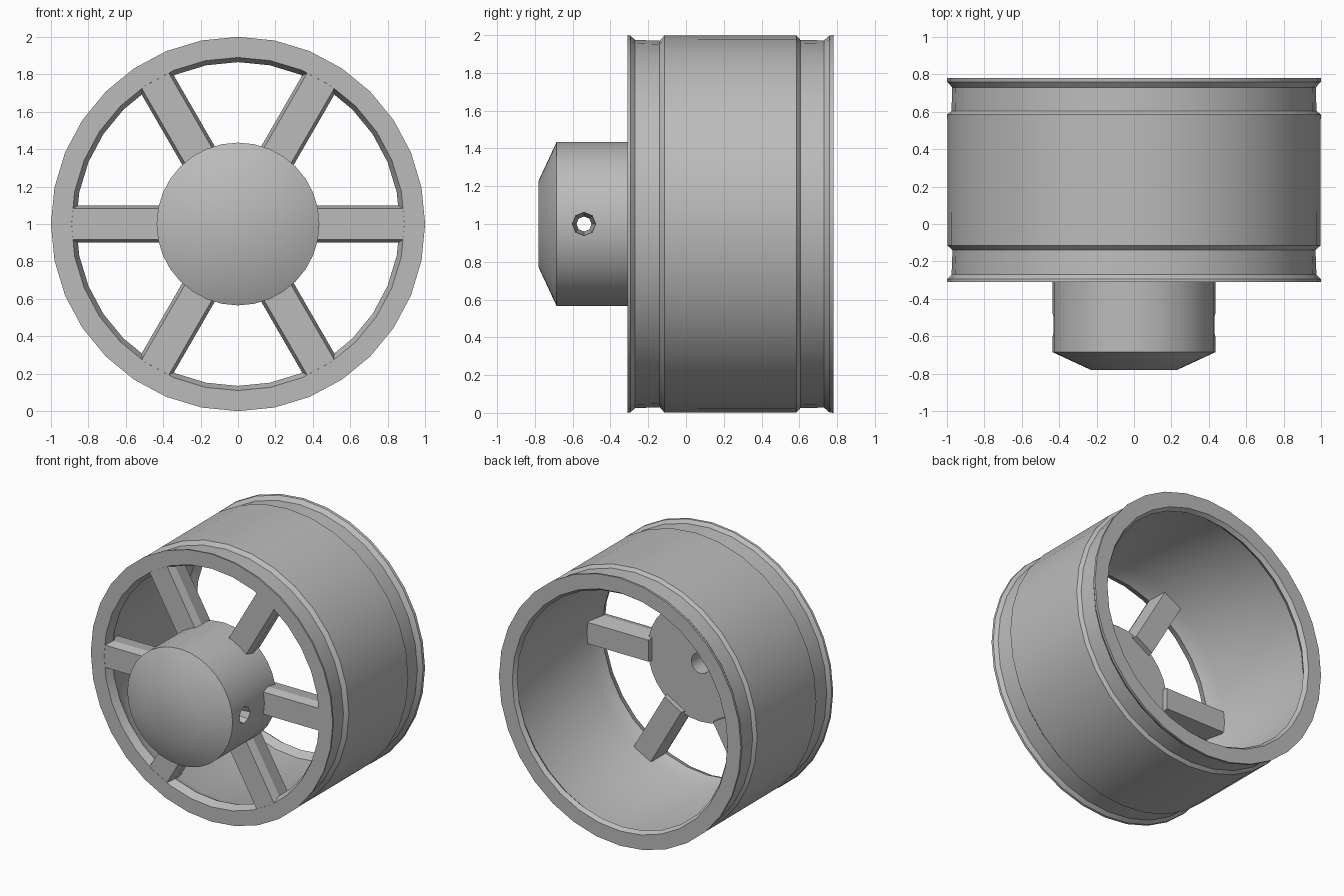
import bpy, bmesh, math
from mathutils import Matrix, Vector

cube = bpy.data.objects.get("Cube")
if cube:
    bpy.data.objects.remove(cube)

grey = bpy.data.materials.new("plain_grey")
grey.use_nodes = True
colour = (0.5, 0.5, 0.5, 1)
grey.diffuse_color = colour
grey.node_tree.nodes["Principled BSDF"].inputs["Base Color"].default_value = colour

# Wheel axis: local z of each lathe points along world +y, at height 1
AXLE = Matrix.Translation((0, 0, 1)) @ Matrix.Rotation(-math.pi / 2, 4, 'X')


def finish(name, bm, matrix):
    bmesh.ops.recalc_face_normals(bm, faces=bm.faces)
    mesh = bpy.data.meshes.new(name)
    bm.to_mesh(mesh)
    bm.free()
    mesh.transform(matrix)
    mesh.materials.append(grey)
    obj = bpy.data.objects.new(name, mesh)
    bpy.context.collection.objects.link(obj)
    return obj


def lathe(name, profile, sides, matrix, closed=False):
    """Spin (radius, height) points; open profiles get end caps."""
    bm = bmesh.new()
    rings = []
    for r, h in profile:
        rings.append([bm.verts.new((r * math.cos(a), r * math.sin(a), h))
                      for a in (math.tau * i / sides for i in range(sides))])
    pairs = list(zip(rings, rings[1:]))
    if closed:
        pairs.append((rings[-1], rings[0]))
    else:
        bm.faces.new(rings[0])
        bm.faces.new(rings[-1])
    for a, b in pairs:
        for i in range(sides):
            j = (i + 1) % sides
            bm.faces.new((a[i], a[j], b[j], b[i]))
    return finish(name, bm, matrix)


def smooth(obj):
    bpy.ops.object.select_all(action='DESELECT')
    obj.select_set(True)
    bpy.context.view_layer.objects.active = obj
    bpy.ops.object.shade_smooth_by_angle(angle=math.radians(30))


# Rim barrel: flanges, bead grooves and a hollow inside with lipped ends
rim = lathe("rim", [
    (0.89, -0.31), (1.0, -0.31), (0.998, -0.295), (0.975, -0.27),
    (0.97, -0.14), (0.997, -0.115), (0.998, 0.585), (0.975, 0.605),
    (0.972, 0.73), (0.998, 0.76), (1.0, 0.78), (0.89, 0.78),
    (0.87, 0.75), (0.91, 0.70), (0.91, -0.15), (0.865, -0.25),
], 32, AXLE, closed=True)
smooth(rim)

# Hub with tapered nose and a blind axle bore at the back
hub = lathe("hub", [
    (0.23, -0.78), (0.435, -0.685), (0.435, -0.17), (0.075, -0.17), (0.075, -0.56),
], 32, AXLE)

# Countersunk cross hole through the hub
drill = lathe("hub_drill", [
    (0.062, -0.5), (0.062, -0.42), (0.04, -0.3),
    (0.04, 0.3), (0.062, 0.42), (0.062, 0.5),
], 8, Matrix.Translation((0, -0.54, 1)) @ Matrix.Rotation(math.pi / 2, 4, 'Y'))
drill.hide_render = True
drill.hide_viewport = True
cut = hub.modifiers.new("cross_hole", 'BOOLEAN')
cut.operation = 'DIFFERENCE'
cut.solver = 'EXACT'
cut.object = drill
bpy.context.view_layer.objects.active = hub
bpy.ops.object.modifier_apply(modifier=cut.name)
bpy.data.objects.remove(drill)
smooth(hub)

# Spokes: six-sided section, widest just behind the front face
half = [(0.083, -0.309), (0.1, -0.25), (0.08, -0.13)]
section = half + [(-w, h) for w, h in reversed(half)]
for k in range(6):
    bm = bmesh.new()
    ends = [[bm.verts.new((r, w, h)) for w, h in section] for r in (0.4, 0.93)]
    bm.faces.new(ends[0])
    bm.faces.new(ends[1])
    for i in range(len(section)):
        j = (i + 1) % len(section)
        bm.faces.new((ends[0][i], ends[0][j], ends[1][j], ends[1][i]))
    finish(f"spoke_{k + 1}", bm, AXLE @ Matrix.Rotation(k * math.pi / 3, 4, 'Z'))
